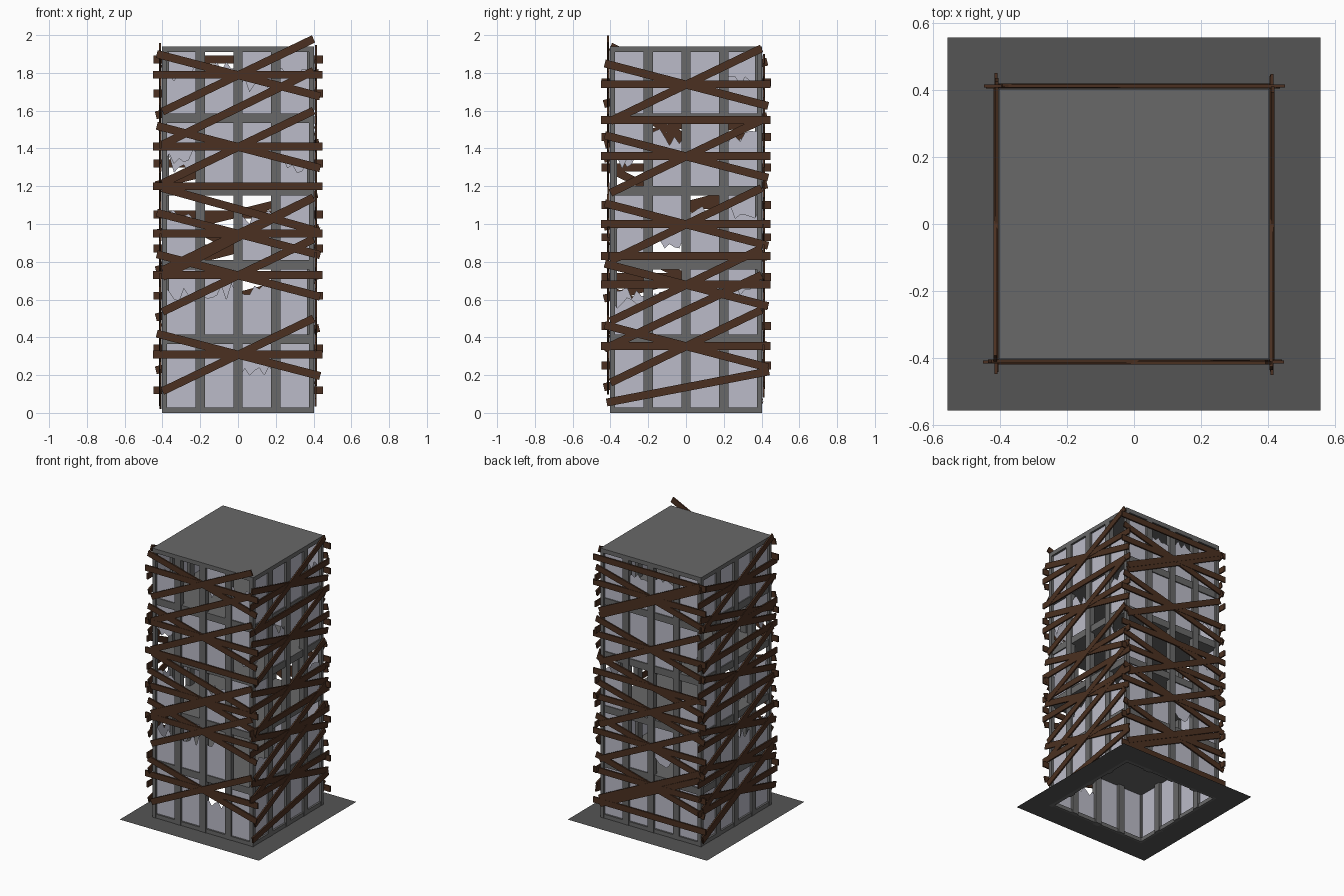
import bpy, bmesh, math, random
from mathutils import Matrix, Vector

if "Cube" in bpy.data.objects:
    bpy.data.objects.remove(bpy.data.objects["Cube"])

random.seed(7)


def material(name, rgb):
    m = bpy.data.materials.new(name)
    m.diffuse_color = (*rgb, 1)
    m.use_nodes = True
    m.node_tree.nodes["Principled BSDF"].inputs["Base Color"].default_value = m.diffuse_color
    return m


WOOD = material("dark wood", (0.07, 0.03, 0.015))
GLASS = material("pale glass", (0.50, 0.50, 0.58))
STEEL = material("grey frame", (0.14, 0.14, 0.14))
PAVING = material("dark paving", (0.09, 0.09, 0.09))


def box(bm, lo, hi, mat=Matrix()):
    size = [b - a for a, b in zip(lo, hi)]
    mid = [(a + b) / 2 for a, b in zip(lo, hi)]
    bmesh.ops.create_cube(bm, size=1, matrix=mat @ Matrix.Translation(mid) @ Matrix.Diagonal((*size, 1)))


def finish(bm, name, mat):
    me = bpy.data.meshes.new(name)
    bm.to_mesh(me)
    bm.free()
    me.materials.append(mat)
    ob = bpy.data.objects.new(name, me)
    bpy.context.collection.objects.link(ob)
    return ob


def turn(k):
    # side order: front, right, back, left
    return Matrix.Rotation(k * math.pi / 2, 4, 'Z')


SIDES = ("front", "right", "back", "left")
LEVELS = (0.39, 0.785, 1.175, 1.56)

# paving: flat ring around the open footprint
bm = bmesh.new()
rings = [[bm.verts.new((x * r, y * r, 0)) for x, y in ((-1, -1), (1, -1), (1, 1), (-1, 1))] for r in (0.555, 0.39)]
for i in range(4):
    j = (i + 1) % 4
    bm.faces.new((rings[0][i], rings[0][j], rings[1][j], rings[1][i]))
finish(bm, "paving", PAVING)

# floor slabs and roof
bm = bmesh.new()
for z in LEVELS:
    box(bm, (-0.395, -0.395, z - 0.025), (0.395, 0.395, z + 0.025))
finish(bm, "floor_slabs", STEEL)
bm = bmesh.new()
box(bm, (-0.402, -0.402, 1.91), (0.402, 0.402, 1.94))
finish(bm, "roof", STEEL)

# mullions, corner posts and sill of each side
for k, side in enumerate(SIDES):
    bm = bmesh.new()
    for u in (-0.2, 0, 0.2):
        box(bm, (u - 0.024, -0.402, 0), (u + 0.024, -0.365, 1.92), turn(k))
    box(bm, (-0.402, -0.402, 0), (-0.375, -0.375, 1.92), turn(k))
    box(bm, (-0.4, -0.4, 0), (0.4, -0.375, 0.028), turn(k))
    finish(bm, side + "_frame", STEEL)

# window panes, bottom storey first: f full, l lower shard, u upper shard, - missing
PANES = (
    ("fflf", "lll-", "l-lf", "uffu", "l-ul"),
    ("ffff", "llfl", "u--l", "ulul", "fffl"),
    ("ffff", "fluf", "l--l", "fffu", "fllf"),
    ("ffff", "ffll", "flul", "lf-u", "ffff"),
)
BOUNDS = (0.028, *LEVELS, 1.92)
for k, side in enumerate(SIDES):
    bm = bmesh.new()
    for row, codes in enumerate(PANES[k]):
        z0, z1 = BOUNDS[row], BOUNDS[row + 1]
        for col, code in enumerate(codes):
            if code == '-':
                continue
            u0 = -0.4 + 0.2 * col
            u1 = u0 + 0.2
            base, edge = (z1, z0) if code == 'u' else (z0, z1)
            pts = [(u0 + 0.01, base), (u1 - 0.01, base)]
            if code == 'f':
                pts += [(u1 - 0.01, edge), (u0 + 0.01, edge)]
            else:
                # jagged broken edge
                n = 7
                cut = random.uniform(0.5, 0.75)
                for i in range(n + 1):
                    t = cut + random.uniform(-0.12, 0.12)
                    pts.append((u1 - 0.01 - 0.18 * i / n, base + (edge - base) * t))
            bm.faces.new([bm.verts.new(turn(k) @ Vector((u, -0.387, z))) for u, z in pts])
    finish(bm, side + "_panes", GLASS)

# planks nailed over each side: level boards, crossed groups and single extras
GROUPS = (
    (0.31, 0.73, 0.95, 1.41, 1.79),
    (0.355, 0.68, 1.0, 1.36, 1.74),
    (0.34, 0.62, 0.87, 1.32, 1.69),
    (0.25, 0.46, 0.72, 1.1, 1.46, 1.75),
)
LEVEL_BOARDS = ((1.20,), (0.83, 1.55), (0.12, 1.05, 1.87), (0.93, 1.3))
EXTRAS = (
    ((-0.40, 0.72, 0.40, 1.14), (-0.40, 1.19, 0.43, 0.96), (-0.40, 1.42, 0.40, 1.81)),
    ((-0.42, 0.055, 0.44, 0.22), (-0.43, 0.34, 0.40, 0.73)),
    ((-0.40, 0.10, 0.40, 0.48), (-0.42, 1.16, 0.43, 0.95), (-0.40, 1.46, 0.40, 1.85)),
    ((-0.40, 0.04, 0.40, 0.42), (-0.42, 1.64, 0.43, 1.42)),
)


def plank(bm, k, u0, z0, u1, z1, depth):
    length = math.hypot(u1 - u0, z1 - z0)
    place = Matrix.Translation(((u0 + u1) / 2, -depth, (z0 + z1) / 2))
    tilt = Matrix.Rotation(-math.atan2(z1 - z0, u1 - u0), 4, 'Y')
    box(bm, (-length / 2, -0.005, -0.021), (length / 2, 0.005, 0.021), turn(k) @ place @ tilt)


for k, side in enumerate(SIDES):
    bm = bmesh.new()
    for h in GROUPS[k] + LEVEL_BOARDS[k]:
        plank(bm, k, -0.45, h, 0.447, h, 0.411)
    for h in GROUPS[k]:
        plank(bm, k, -0.43, h + 0.11, 0.435, h - 0.115, 0.409)
        plank(bm, k, -0.40, h - 0.195, 0.40, h + 0.19, 0.413)
    for e in EXTRAS[k]:
        plank(bm, k, *e, 0.410)
    finish(bm, side + "_planks", WOOD)
